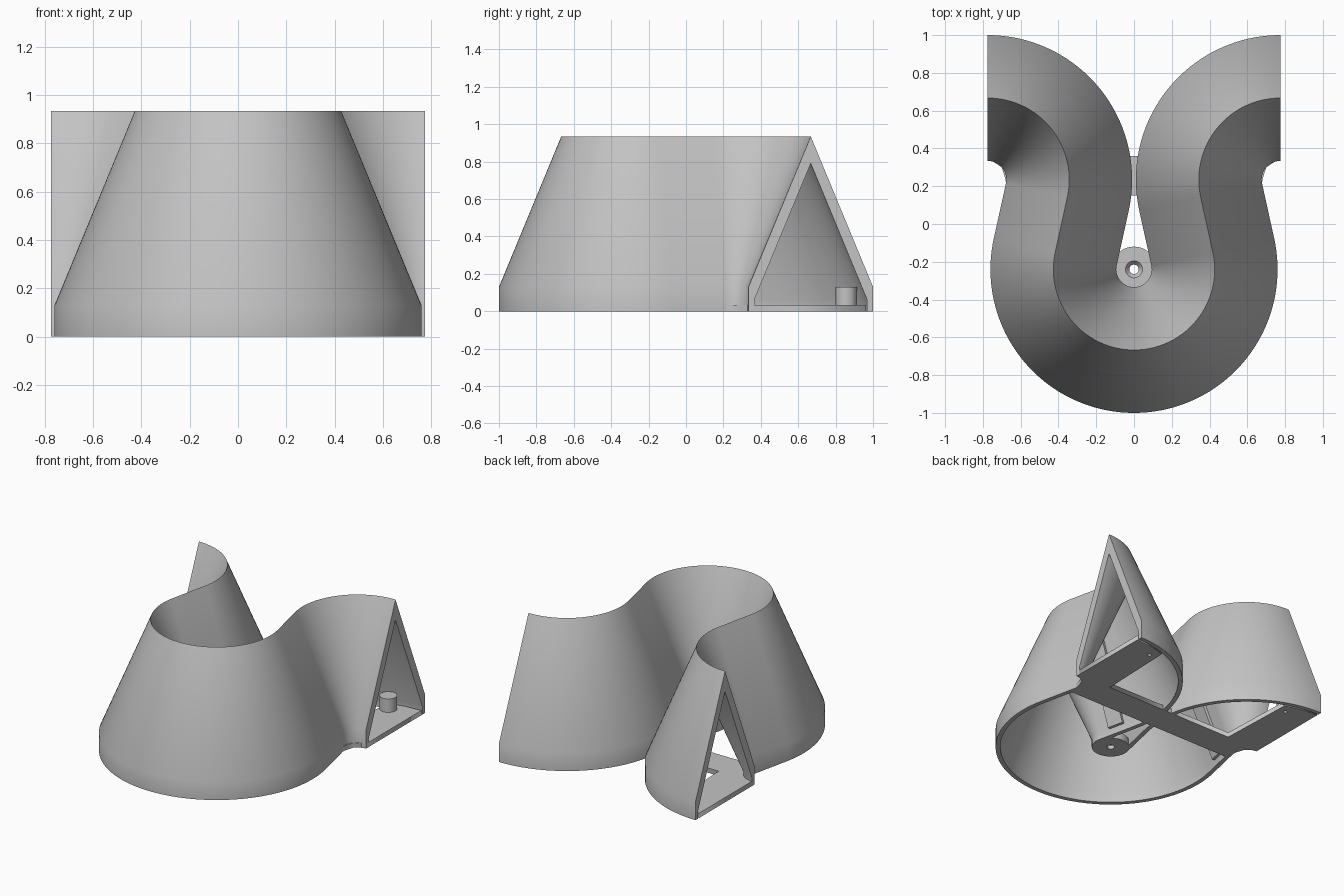
import bpy, bmesh
from math import sin, cos, pi, radians, atan2, acos, hypot
from mathutils import Vector

if "Cube" in bpy.data.objects:
    bpy.data.objects.remove(bpy.data.objects["Cube"])

grey = bpy.data.materials.new("plain_grey")
grey.use_nodes = True
colour = (0.55, 0.55, 0.55, 1)
grey.diffuse_color = colour
grey.node_tree.nodes["Principled BSDF"].inputs["Base Color"].default_value = colour


def finish(name, bm, smooth=True):
    bmesh.ops.recalc_face_normals(bm, faces=bm.faces)
    mesh = bpy.data.meshes.new(name)
    bm.to_mesh(mesh)
    bm.free()
    obj = bpy.data.objects.new(name, mesh)
    bpy.context.collection.objects.link(obj)
    mesh.materials.append(grey)
    if smooth:
        bpy.ops.object.select_all(action='DESELECT')
        obj.select_set(True)
        bpy.context.view_layer.objects.active = obj
        bpy.ops.object.shade_smooth_by_angle(angle=radians(30))
    return obj


def sweep(name, path, profile):
    """Sweep a closed (offset, height) profile along (point, normal) stations."""
    bm = bmesh.new()
    rings = [[bm.verts.new((*(p + n * o), z)) for o, z in profile] for p, n in path]
    k = len(profile)
    for a, b in zip(rings, rings[1:]):
        for i in range(k):
            j = (i + 1) % k
            bm.faces.new((a[i], a[j], b[j], b[i]))
    bm.faces.new(rings[0])
    bm.faces.new(rings[-1])
    return finish(name, bm)


def lathe(name, centre, profile, steps=48):
    """Spin a closed (radius, height) profile round a vertical axis."""
    bm = bmesh.new()
    rings = []
    for s in range(steps):
        a = 2 * pi * s / steps
        rings.append([bm.verts.new((centre[0] + r * cos(a), centre[1] + r * sin(a), z))
                      for r, z in profile])
    k = len(profile)
    for s in range(steps):
        a, b = rings[s], rings[(s + 1) % steps]
        for i in range(k):
            j = (i + 1) % k
            bm.faces.new((a[i], a[j], b[j], b[i]))
    bmesh.ops.remove_doubles(bm, verts=bm.verts, dist=1e-5)
    return finish(name, bm)


# Ridge path: two end arcs joined by straight tangents to a front loop
END, LOOP = Vector((0.775, 0.235)), Vector((0, -0.24))
END_R, LOOP_R = 0.432, 0.427
gap = END - LOOP
tangent = atan2(gap.y, gap.x) - acos((END_R + LOOP_R) / gap.length)


def arc(centre, radius, start, end, steps, side):
    out = []
    for i in range(steps + 1):
        a = start + (end - start) * i / steps
        n = Vector((cos(a), sin(a)))
        out.append((centre + n * radius, n * side))
    return out


right_arc = arc(END, END_R, pi / 2, pi + tangent, 40, -1)
loop_arc = arc(LOOP, LOOP_R, tangent, -pi - tangent, 90, 1)
left_arc = [(Vector((-p.x, p.y)), Vector((-n.x, n.y))) for p, n in reversed(right_arc)]
path = right_arc + loop_arc + left_arc

# Hollow tent-shaped wall
W, EAVE, TOP = 0.333, 0.13, 0.935
IW, IEAVE, ITOP = 0.302, 0.06, 0.79
sweep("winding_shell", path,
      [(-W, 0), (-W, EAVE), (0, TOP), (W, EAVE), (W, 0),
       (IW, 0), (IW, IEAVE), (0, ITOP), (-IW, IEAVE), (-IW, 0)])

# Joint sleeves inside the straight runs
a, b = right_arc[-1][0], loop_arc[0][0]
for side, label in ((1, "left"), (-1, "right")):
    stations = []
    for t in (0.3, 0.7):
        p, n = a.lerp(b, t), loop_arc[0][1]
        stations.append((Vector((p.x * side, p.y)), Vector((n.x * side, n.y))))
    sweep(label + "_joint_sleeve", stations,
          [(-IW, 0.05), (0, ITOP + 0.01), (IW, 0.05),
           (IW - 0.02, 0.05), (0, ITOP - 0.05), (0.02 - IW, 0.05)])

# Flat base plate: cross bar, two end arms, and screw holes
THICK = 0.034
POST = (0.585, 0.857)
half = [(0.67, 0.15), (0.68, 0.235), (0.70, 0.30), (0.775, 0.35),
        (0.775, 0.96), (0.65, 0.95), (0.53, 0.92), (0.51, 0.36)]
outline = half + [(-x, y) for x, y in reversed(half)]
loops = [outline]
for s in (1, -1):
    loops.append([(s * POST[0] + 0.012 * cos(i * pi / 8), POST[1] + 0.012 * sin(i * pi / 8))
                  for i in range(16)])
curve = bpy.data.curves.new("base_plate", 'CURVE')
curve.dimensions = '2D'
curve.fill_mode = 'BOTH'
curve.extrude = THICK / 2
for pts in loops:
    spline = curve.splines.new('POLY')
    spline.points.add(len(pts) - 1)
    for point, (x, y) in zip(spline.points, pts):
        point.co = (x, y, 0, 1)
    spline.use_cyclic_u = True
curve.materials.append(grey)
plate = bpy.data.objects.new("base_plate", curve)
plate.location.z = THICK / 2
bpy.context.collection.objects.link(plate)
bpy.ops.object.select_all(action='DESELECT')
plate.select_set(True)
bpy.context.view_layer.objects.active = plate
bpy.ops.object.convert(target='MESH')

# Upright posts on the arms
for s, label in ((1, "left"), (-1, "right")):
    lathe(label + "_post", (s * POST[0], POST[1]),
          [(0, THICK - 0.002), (0.057, THICK - 0.002), (0.057, 0.13), (0, 0.13)])

# Mounting disc with a countersunk hole in the middle of the loop
lathe("mounting_disc", LOOP,
      [(0.025, 0), (0.12, 0), (0.12, 0.05), (0.045, 0.05), (0.025, 0.025)])
